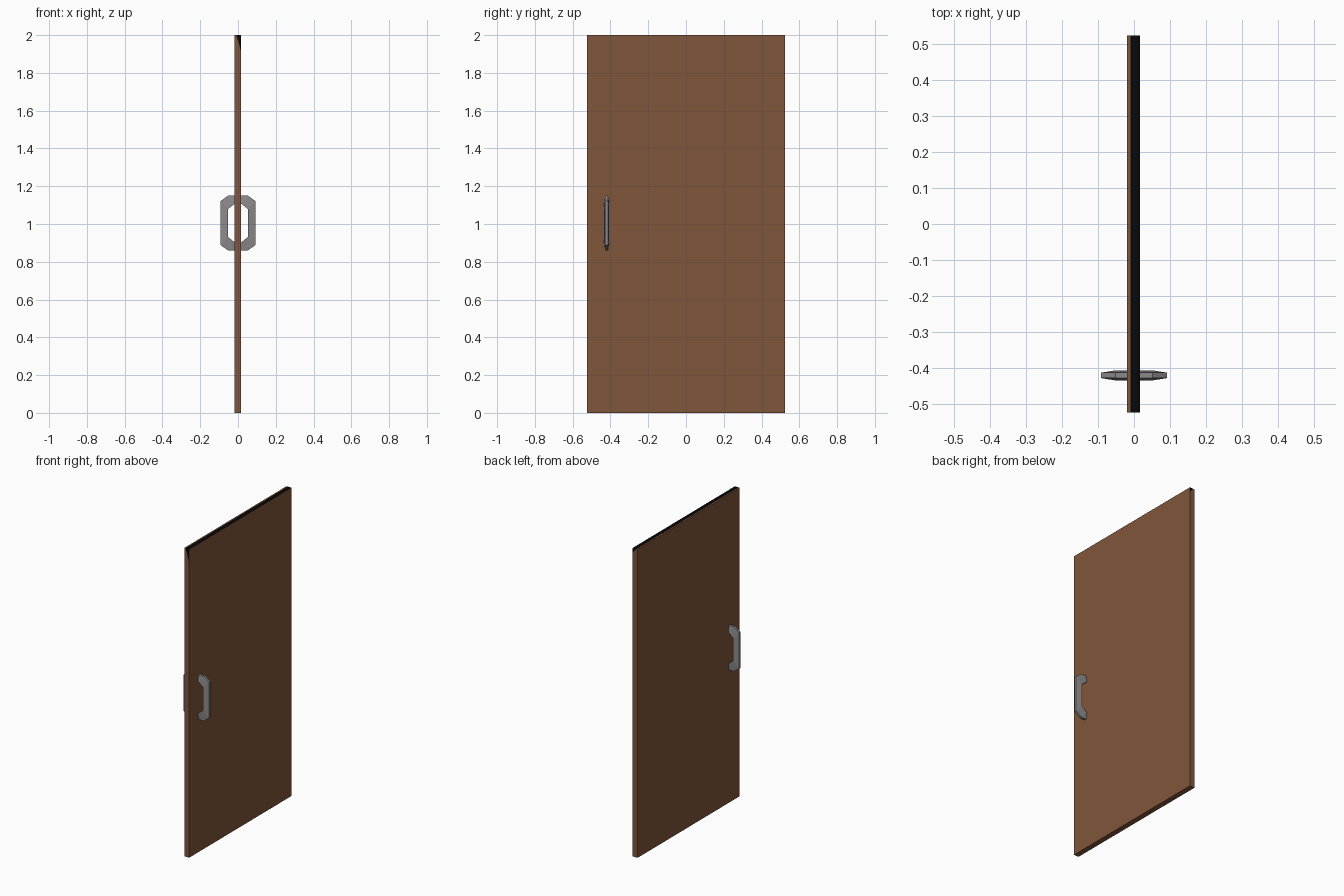
import bpy, bmesh

if "Cube" in bpy.data.objects:
    bpy.data.objects.remove(bpy.data.objects["Cube"])


def material(name, rgb):
    m = bpy.data.materials.new(name)
    m.diffuse_color = (*rgb, 1)
    m.use_nodes = True
    m.node_tree.nodes["Principled BSDF"].inputs["Base Color"].default_value = m.diffuse_color
    return m


WOOD = material("brown wood", (0.215, 0.092, 0.041))
METAL = material("grey metal", (0.26, 0.25, 0.255))
BLACK = material("black edge", (0.002, 0.002, 0.002))


def finish(name, bm, mat):
    bmesh.ops.recalc_face_normals(bm, faces=bm.faces)
    me = bpy.data.meshes.new(name)
    bm.to_mesh(me)
    bm.free()
    me.materials.append(mat)
    ob = bpy.data.objects.new(name, me)
    bpy.context.collection.objects.link(ob)
    return ob


def box(name, lo, hi, mat):
    bm = bmesh.new()
    bmesh.ops.create_cube(bm, size=1)
    for v in bm.verts:
        v.co = [(a + b) / 2 + c * (b - a) for a, b, c in zip(lo, hi, v.co)]
    return finish(name, bm, mat)


X0, X1, HALF, TOP = -0.019, 0.016, 0.523, 2.0

# Door slab
box("door_panel", (X0, -HALF, 0), (X1, HALF, TOP - 0.0005), WOOD)

# Black strip along the top edge
box("top_edge_strip", (-0.010, -HALF, TOP - 0.001), (X1, HALF, TOP), BLACK)

# Thin black tapered patches at the top of both narrow ends
for name, y, side, drop in (("front_edge_patch", -HALF, -1, 0.09),
                            ("back_edge_patch", HALF, 1, 0.03)):
    bm = bmesh.new()
    pts = ((-0.010, TOP), (X1, TOP), (X1, TOP - drop), (0.005, TOP - drop / 2))
    bm.faces.new([bm.verts.new((x, y + side * 0.0004, z)) for x, z in pts])
    bmesh.ops.recalc_face_normals(bm, faces=bm.faces)
    f = next(iter(bm.faces))
    if f.normal.y * side < 0:
        f.normal_flip()
    me = bpy.data.meshes.new(name)
    bm.to_mesh(me)
    bm.free()
    me.materials.append(BLACK)
    bpy.context.collection.objects.link(bpy.data.objects.new(name, me))

# Pull handles: trapezoid section (wide inside, narrow outside) along a bent path
OUTER = ((0, 1.15), (0.052, 1.15), (0.0917, 1.122), (0.0917, 0.888), (0.052, 0.86), (0, 0.86))
INNER = ((0, 1.107), (0.018, 1.107), (0.054, 1.078), (0.054, 0.932), (0.018, 0.903), (0, 0.903))


def handle(name, side, y=-0.42, wide=0.0135, narrow=0.0075):
    bm = bmesh.new()
    rings = []
    for (ox, oz), (ix, iz) in zip(OUTER, INNER):
        rings.append([bm.verts.new(p) for p in (
            (side * ox, y - narrow, oz), (side * ox, y + narrow, oz),
            (side * ix, y + wide, iz), (side * ix, y - wide, iz))])
    for a, b in zip(rings, rings[1:]):
        for i in range(4):
            j = (i + 1) % 4
            bm.faces.new((a[i], a[j], b[j], b[i]))
    bm.faces.new(rings[0])
    bm.faces.new(rings[-1])
    finish(name, bm, METAL)


handle("right_handle", 1)
handle("left_handle", -1)
